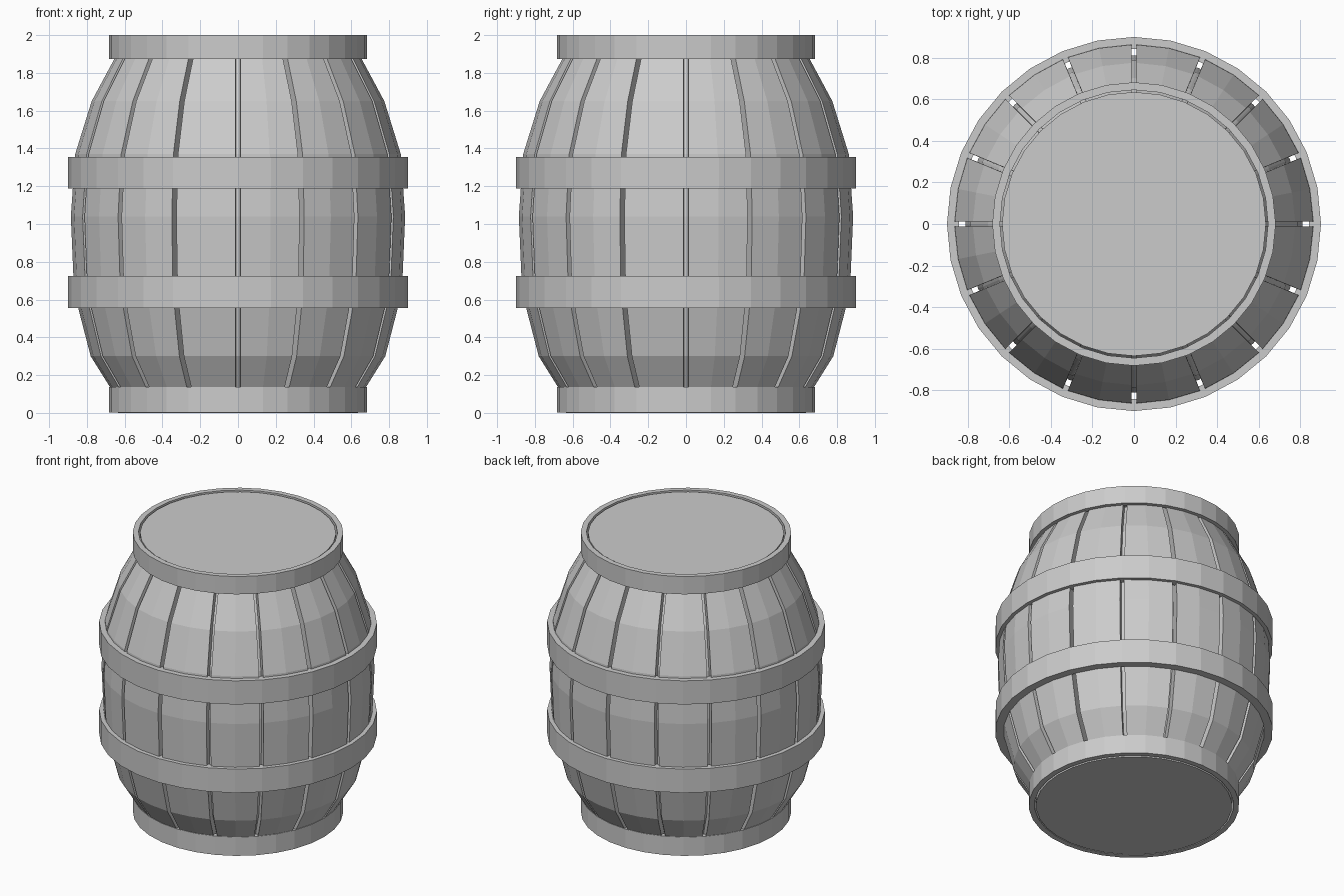
import bpy, bmesh
from math import sin, cos, pi

if "Cube" in bpy.data.objects:
    bpy.data.objects.remove(bpy.data.objects["Cube"])

SIDES = 32
STAVES = 16
# stave outer profile: radius, height
PROFILE = [(0.63, 0.06), (0.78, 0.30), (0.868, 0.64), (0.885, 1.04),
           (0.862, 1.37), (0.775, 1.65), (0.63, 1.92)]


def make_object(name, bm):
    bmesh.ops.recalc_face_normals(bm, faces=bm.faces)
    mesh = bpy.data.meshes.new(name)
    bm.to_mesh(mesh)
    bm.free()
    obj = bpy.data.objects.new(name, mesh)
    bpy.context.collection.objects.link(obj)
    return obj


def lathe(name, profile, closed=False, caps=False):
    """Spin a radius/height profile around z."""
    bm = bmesh.new()
    rings = [[bm.verts.new((r * cos(2 * pi * i / SIDES), r * sin(2 * pi * i / SIDES), z))
              for i in range(SIDES)] for r, z in profile]
    pairs = list(zip(rings, rings[1:]))
    if closed:
        pairs.append((rings[-1], rings[0]))
    for a, b in pairs:
        for i in range(SIDES):
            j = (i + 1) % SIDES
            bm.faces.new((a[i], a[j], b[j], b[i]))
    if caps:
        bm.faces.new(rings[0])
        bm.faces.new(rings[-1])
    return make_object(name, bm)


def hoop(name, inner, outer, z0, z1):
    return lathe(name, [(inner, z0), (outer, z0), (outer, z1), (inner, z1)], closed=True)


def stave(index, gap=0.026, thick=0.08):
    """One bent plank, two facets wide."""
    bm = bmesh.new()
    mid = 2 * pi * (index + 0.5) / STAVES
    loops = []
    for r, z in PROFILE:
        half = pi / STAVES - gap / 2 / r
        angles = (mid - half, mid, mid + half)
        section = [(r, a) for a in angles] + [(r - thick, a) for a in reversed(angles)]
        loops.append([bm.verts.new((q * cos(a), q * sin(a), z)) for q, a in section])
    for a, b in zip(loops, loops[1:]):
        for i in range(6):
            j = (i + 1) % 6
            bm.faces.new((a[i], a[j], b[j], b[i]))
    bm.faces.new(loops[0])
    bm.faces.new(loops[-1])
    return make_object(f"stave_{index + 1}", bm)


# planks and the inner wall seen through the gaps
for k in range(STAVES):
    stave(k)
lathe("inner_wall", [(r - 0.073, z) for r, z in PROFILE], caps=True)

# end rims and lids
hoop("bottom_rim", 0.645, 0.682, 0.003, 0.137)
hoop("top_rim", 0.645, 0.682, 1.873, 2.0)
lathe("bottom_lid", [(0.635, 0.0), (0.635, 0.08)], caps=True)
lathe("top_lid", [(0.635, 1.91), (0.635, 1.993)], caps=True)

# belly hoops
hoop("lower_hoop", 0.842, 0.9, 0.555, 0.725)
hoop("upper_hoop", 0.842, 0.9, 1.187, 1.356)
